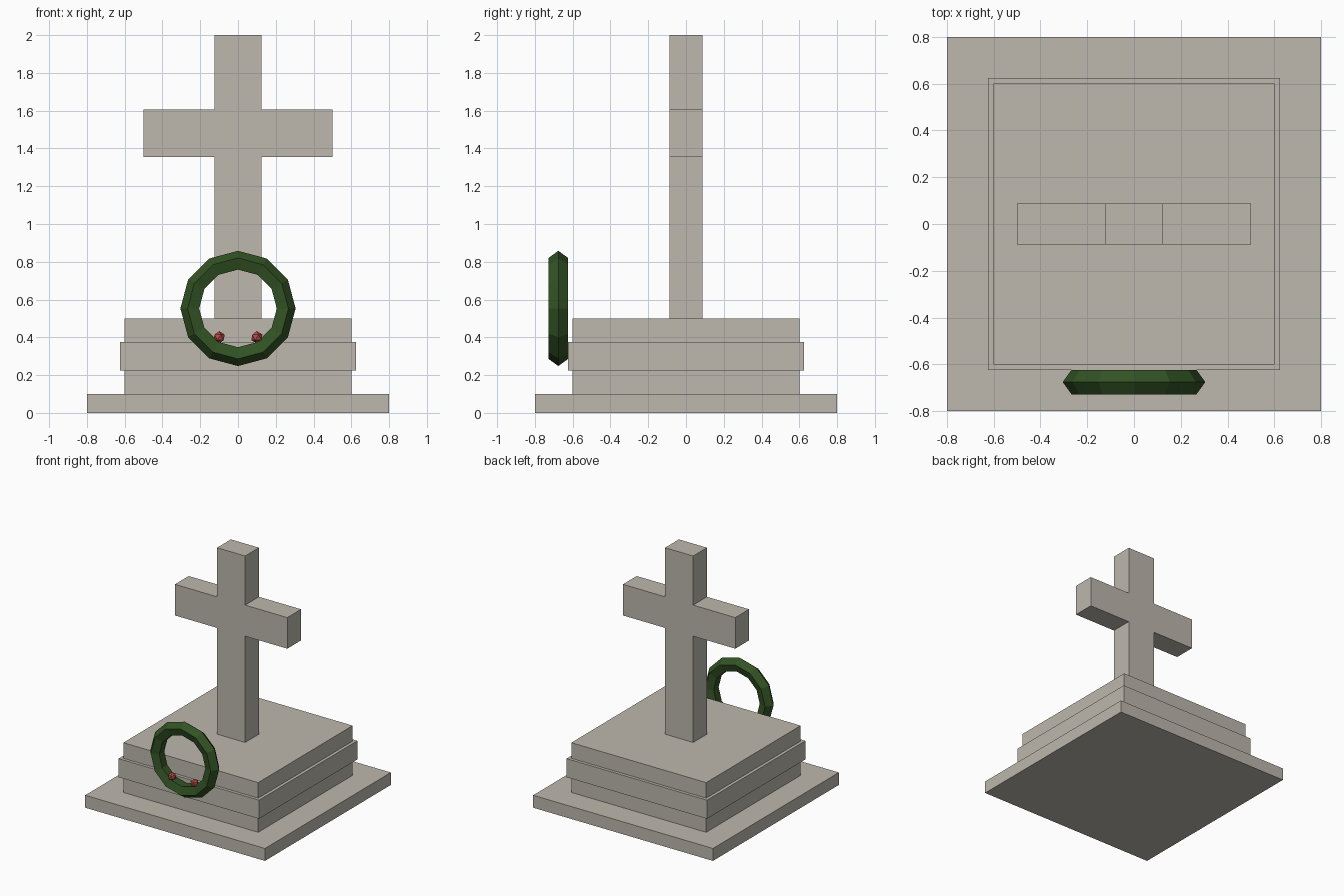
import bpy
import bmesh
import math

cube = bpy.data.objects.get("Cube")
if cube:
    bpy.data.objects.remove(cube, do_unlink=True)


def material(name, rgb):
    mat = bpy.data.materials.new(name)
    mat.use_nodes = True
    color = (*rgb, 1.0)
    mat.diffuse_color = color
    mat.node_tree.nodes["Principled BSDF"].inputs["Base Color"].default_value = color
    return mat


stone = material("warm grey stone", (0.51, 0.48, 0.42))
leaf = material("dark leaf green", (0.032, 0.085, 0.017))
berry = material("berry red", (0.47, 0.07, 0.06))


def slab(name, width, bottom, top):
    """Square stone block centred on the origin."""
    bpy.ops.mesh.primitive_cube_add(size=1, location=(0, 0, (bottom + top) / 2))
    ob = bpy.context.object
    ob.name = name
    ob.scale = (width, width, top - bottom)
    bpy.ops.object.transform_apply(location=False, rotation=False, scale=True)
    ob.data.materials.append(stone)


# Stepped base
slab("ground_slab", 1.6, 0, 0.1)
slab("pedestal", 1.2, 0.1, 0.5)
slab("pedestal_band", 1.25, 0.225, 0.375)

# Cross: half outline mirrored, then extruded front to back
half = [(0.125, 0.5), (0.125, 1.355), (0.5, 1.355),
        (0.5, 1.605), (0.125, 1.605), (0.125, 2.0)]
outline = half + [(-x, z) for x, z in reversed(half)]
depth = 0.175
bm = bmesh.new()
face = bm.faces.new([bm.verts.new((x, -depth / 2, z)) for x, z in outline])
extruded = bmesh.ops.extrude_face_region(bm, geom=[face], use_keep_orig=True)
moved = [v for v in extruded["geom"] if isinstance(v, bmesh.types.BMVert)]
bmesh.ops.translate(bm, verts=moved, vec=(0, depth, 0))
bmesh.ops.recalc_face_normals(bm, faces=bm.faces)
mesh = bpy.data.meshes.new("cross")
bm.to_mesh(mesh)
bm.free()
mesh.materials.append(stone)
cross = bpy.data.objects.new("cross", mesh)
bpy.context.collection.objects.link(cross)

# Wreath standing in front of the base
bpy.ops.mesh.primitive_torus_add(
    major_segments=12, minor_segments=5, major_radius=0.25, minor_radius=0.055,
    location=(0, -0.676, 0.553), rotation=(math.pi / 2, 0, 0))
wreath = bpy.context.object
wreath.name = "wreath"
wreath.data.materials.append(leaf)

# Berries on the lower part of the wreath
for side, name in ((1, "berry_left"), (-1, "berry_right")):
    bpy.ops.mesh.primitive_ico_sphere_add(
        subdivisions=1, radius=0.033, location=(side * 0.1, -0.695, 0.4))
    ob = bpy.context.object
    ob.name = name
    ob.data.materials.append(berry)
